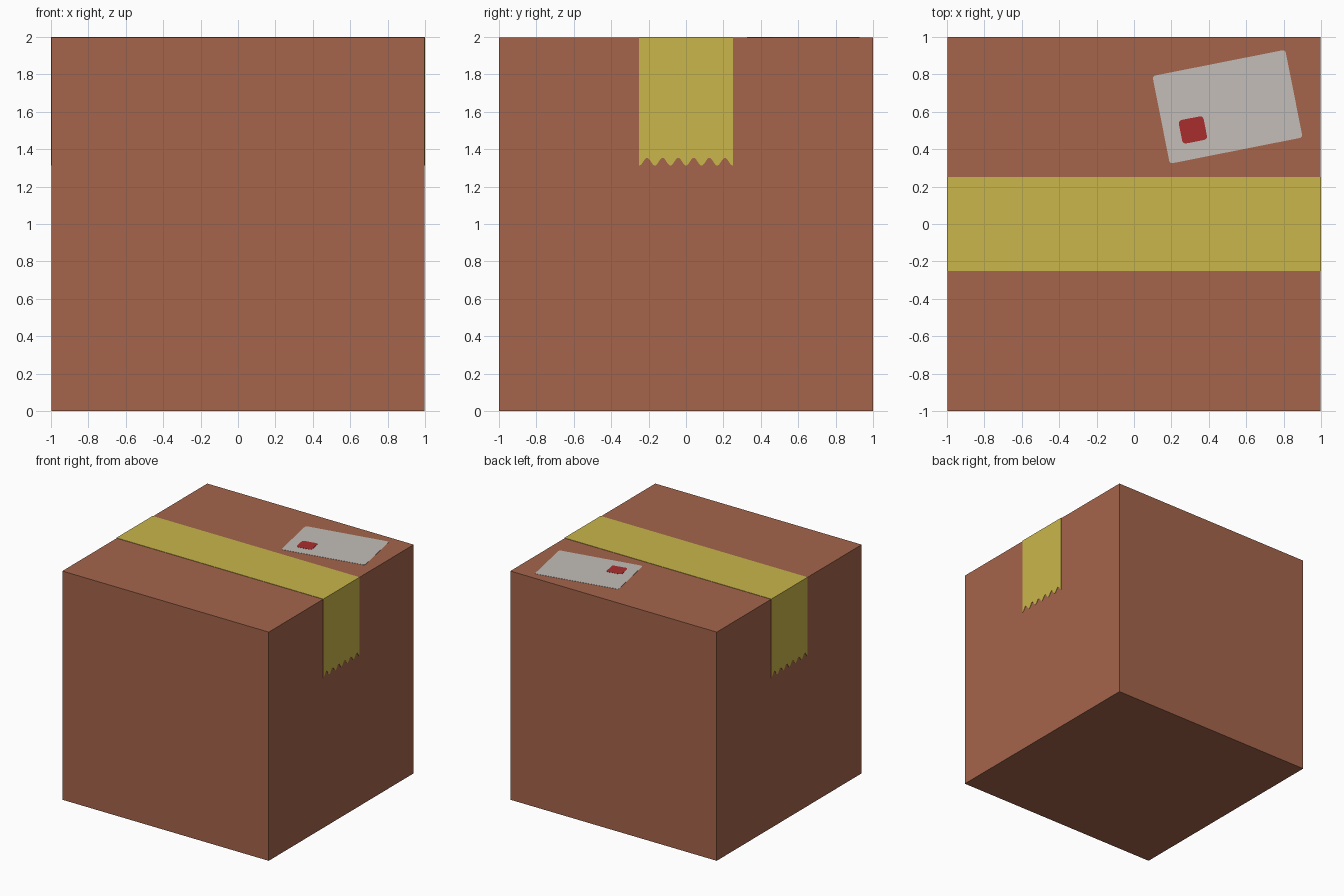
import bpy, bmesh, math
from mathutils import Matrix, Vector

if "Cube" in bpy.data.objects:
    bpy.data.objects.remove(bpy.data.objects["Cube"])

T = 0.003  # thickness of the tape


def material(name, r, g, b):
    m = bpy.data.materials.new(name)
    m.diffuse_color = (r, g, b, 1)
    m.use_nodes = True
    m.node_tree.nodes["Principled BSDF"].inputs["Base Color"].default_value = m.diffuse_color
    return m


def make_object(name, bm, mat):
    mesh = bpy.data.meshes.new(name)
    bm.to_mesh(mesh)
    bm.free()
    mesh.materials.append(mat)
    ob = bpy.data.objects.new(name, mesh)
    bpy.context.collection.objects.link(ob)
    return ob


def rounded_plate(name, center, size, angle, radius, z0, z1, mat):
    """Thin flat plate with rounded corners, turned about z."""
    bm = bmesh.new()
    rot = Matrix.Rotation(angle, 3, 'Z')
    hx, hy = size[0] / 2 - radius, size[1] / 2 - radius
    verts = []
    for k, (sx, sy) in enumerate([(1, 1), (-1, 1), (-1, -1), (1, -1)]):
        for s in range(4):
            a = math.pi / 2 * (k + s / 3)
            p = rot @ Vector((sx * hx + radius * math.cos(a),
                              sy * hy + radius * math.sin(a), 0))
            verts.append(bm.verts.new((p.x + center[0], p.y + center[1], z0)))
    base = bm.faces.new(verts)
    ext = bmesh.ops.extrude_face_region(bm, geom=[base], use_keep_orig=True)
    for v in ext["geom"]:
        if isinstance(v, bmesh.types.BMVert):
            v.co.z = z1
    bmesh.ops.recalc_face_normals(bm, faces=bm.faces)
    return make_object(name, bm, mat)


cardboard = material("cardboard brown", 0.376, 0.130, 0.072)
tape_yellow = material("tape yellow", 0.584, 0.468, 0.069)
paper = material("label paper", 0.546, 0.509, 0.479)
red = material("stamp red", 0.402, 0.027, 0.027)

# Cardboard box
top = 2 - T
bm = bmesh.new()
bmesh.ops.create_cube(bm, size=1)
bmesh.ops.scale(bm, vec=(2 - 2 * T, 2, top), verts=bm.verts)
bmesh.ops.translate(bm, vec=(0, 0, top / 2), verts=bm.verts)
make_object("box", bm, cardboard)

# Tape: folded over the top, with wavy torn ends on the left and right sides
bm = bmesh.new()
columns = []
steps = 72
for i in range(steps + 1):
    y = -0.25 + 0.5 * i / steps
    end = 1.333 - 0.021 * math.cos(2 * math.pi * y * 12 )
    profile = [(-1, end), (-1, 2), (1, 2), (1, end)]
    columns.append([bm.verts.new((x, y, z)) for x, z in profile])
for a, b in zip(columns, columns[1:]):
    for j in range(3):
        bm.faces.new((a[j], a[j + 1], b[j + 1], b[j]))
tape = make_object("tape", bm, tape_yellow)
solid = tape.modifiers.new("thickness", 'SOLIDIFY')
solid.thickness = T
solid.offset = -1
solid.use_even_offset = True

# Address label and its stamp
tilt = math.radians(11.2)
rounded_plate("label", (0.5, 0.627), (0.724, 0.478), tilt, 0.015, top, top + 0.0018, paper)
rounded_plate("stamp", (0.315, 0.503), (0.135, 0.128), tilt, 0.018, top, 2, red)
